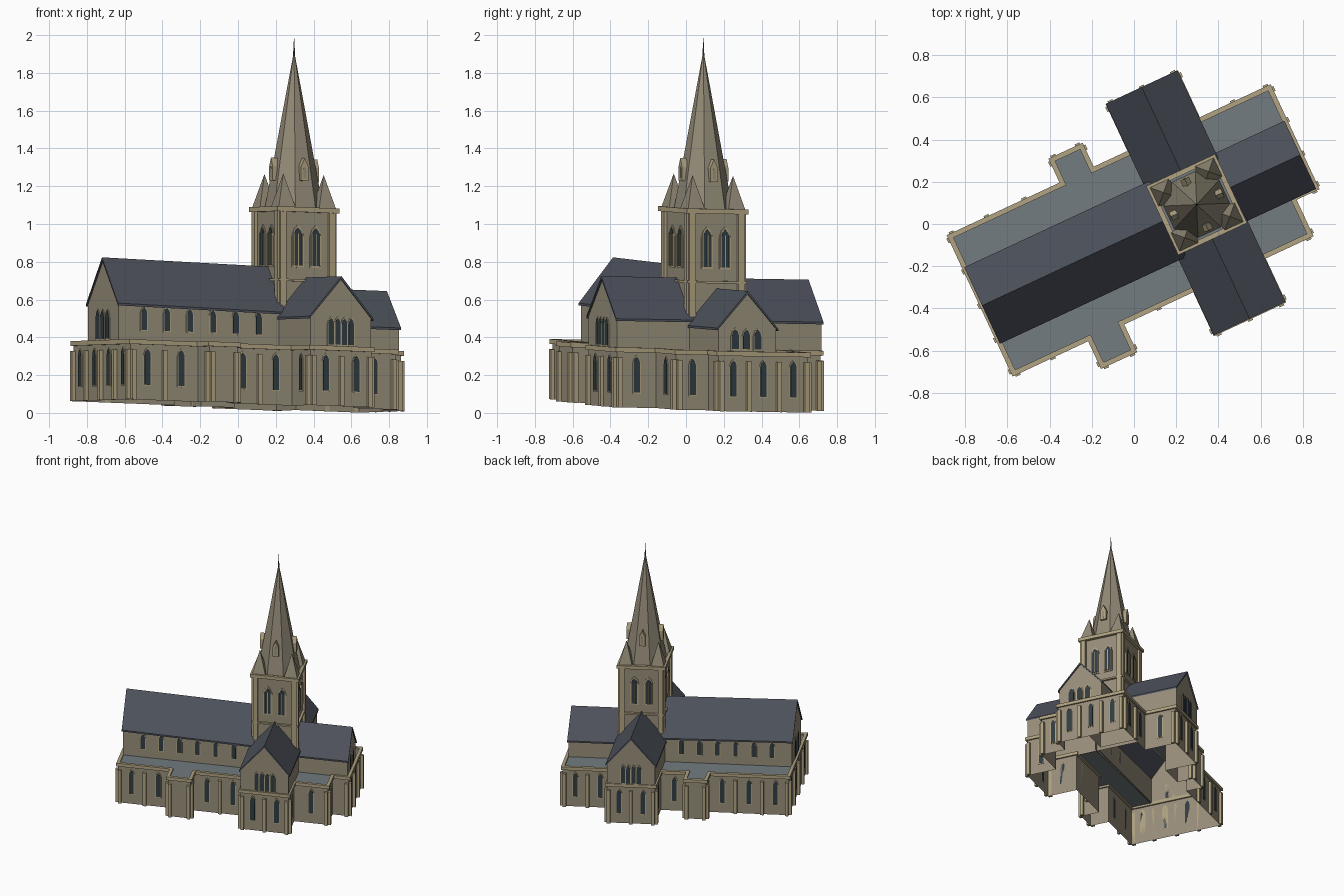
import bpy, bmesh, math
from mathutils import Vector, Matrix

if "Cube" in bpy.data.objects:
    bpy.data.objects.remove(bpy.data.objects["Cube"])

TURN = Matrix.Rotation(math.radians(25), 3, 'Z')
TU, TV = .308, -.042          # tower centre in church coordinates
CV = -.042                    # centre line of the church


def mat(name, r, g, b):
    m = bpy.data.materials.new(name)
    m.diffuse_color = (r, g, b, 1)
    m.use_nodes = True
    m.node_tree.nodes["Principled BSDF"].inputs["Base Color"].default_value = m.diffuse_color
    return m


WALL = mat("stone", .31, .27, .195)
TRIM = mat("trim_stone", .43, .36, .22)
SPIRE = mat("spire_stone", .29, .255, .185)
SLATE = mat("slate", .075, .083, .105)
LEAD = mat("lead", .17, .2, .215)
GLASS = mat("glass", .03, .045, .055)


def finish(bm, name, material, slope=.036):
    # follow the gently falling site, then turn to the compass direction
    bmesh.ops.recalc_face_normals(bm, faces=bm.faces)
    for v in bm.verts:
        u, w, z = v.co
        v.co = TURN @ Vector((u, w, z + .037 - slope * u - .015 * w))
    me = bpy.data.meshes.new(name)
    bm.to_mesh(me)
    bm.free()
    me.materials.append(material)
    ob = bpy.data.objects.new(name, me)
    bpy.context.collection.objects.link(ob)


def face(bm, pts):
    return bm.faces.new([bm.verts.new(p) for p in pts])


def box(bm, u0, u1, v0, v1, z0, z1):
    m = Matrix.Translation(((u0 + u1) / 2, (v0 + v1) / 2, (z0 + z1) / 2)) @ \
        Matrix.Diagonal((abs(u1 - u0), abs(v1 - v0), z1 - z0, 1))
    bmesh.ops.create_cube(bm, size=1, matrix=m)


def cone(bm, u, v, r, z0, z1, n, rot):
    m = Matrix.Translation((u, v, (z0 + z1) / 2)) @ Matrix.Rotation(rot, 4, 'Z')
    bmesh.ops.create_cone(bm, cap_ends=True, segments=n, radius1=r, radius2=0, depth=z1 - z0, matrix=m)


def prism(bm, pts, move):
    a = [bm.verts.new(p) for p in pts]
    b = [bm.verts.new(Vector(p) + Vector(move)) for p in pts]
    bm.faces.new(a)
    bm.faces.new(b)
    for i in range(len(a)):
        j = (i + 1) % len(a)
        bm.faces.new((a[i], a[j], b[j], b[i]))


def lancet(bm, u, v, n, w, z0, z1, out):
    # pointed panel standing on a wall with outward normal n
    t = Vector((-n[1], n[0], 0))
    s = z1 - w * .9
    prof = [(-.5, z0), (.5, z0), (.5, s), (.33, s + w * .55), (0, z1), (-.33, s + w * .55), (-.5, s)]
    prism(bm, [Vector((u, v, z)) + t * (k * w) for k, z in prof], (n[0] * out, n[1] * out, 0))


def window(u, v, n, w, z0, z1):
    lancet(frames, u, v, n, w + .012, z0 - .006, z1 + .008, .004)
    lancet(glass, u, v, n, w, z0, z1, .006)


frames, glass = bmesh.new(), bmesh.new()

# lower walls, cornice, buttresses and aisle windows follow one outline
half_s = [(-.815, -.40), (-.42, -.40), (-.42, -.545), (-.255, -.545), (-.255, -.40), (.13, -.40),
          (.13, -.63), (.485, -.63), (.485, -.40), (.735, -.40), (.735, -.21), (.855, -.21)]
half_n = [(.855, .315), (.485, .315), (.485, .56), (.13, .56), (.13, .315), (-.07, .315),
          (-.07, .44), (-.225, .44), (-.225, .315), (-.815, .315)]
outline = [Vector(p) for p in half_s + half_n]
N = len(outline)
walls, cornice, butt = bmesh.new(), bmesh.new(), bmesh.new()


def convex(i):
    a = outline[i] - outline[i - 1]
    b = outline[(i + 1) % N] - outline[i]
    return a.x * b.y - a.y * b.x > 0


for i in range(N):
    p, q = outline[i], outline[(i + 1) % N]
    L = (q - p).length
    d = (q - p) / L
    n = Vector((d.y, -d.x))
    face(walls, [(*p, 0), (*q, 0), (*q, .30), (*p, .30)])
    box(cornice, min(p.x, q.x) - .012, max(p.x, q.x) + .012,
        min(p.y, q.y) - .012, max(p.y, q.y) + .012, .293, .318)
    bays = max(1, int(L / .17 + .4))
    spots = [L * k / bays for k in range(1, bays)]
    spots += [.014] * convex(i) + [L - .014] * convex((i + 1) % N)
    for s in spots:
        a, b = p + d * (s - .0125), p + d * (s + .0125) + n * .02
        box(butt, a.x, b.x, a.y, b.y, 0, .265)
    if L > .17:
        for k in range(bays):
            c = p + d * (L * (k + .5) / bays)
            window(c.x, c.y, n, .034, .08, .27)
finish(walls, "lower_walls", WALL)
finish(cornice, "parapet", TRIM)
finish(butt, "buttresses", TRIM)

# flat lead roofs over aisles and porches
lead = bmesh.new()
for u0, u1, v0, v1 in [(-.815, .13, .147, .315), (-.815, .13, -.40, -.232), (-.42, -.255, -.545, -.40),
                       (-.225, -.07, .315, .44), (.485, .855, .12, .315), (.485, .735, -.40, -.205)]:
    face(lead, [(u0, v0, .308), (u1, v0, .308), (u1, v1, .308), (u0, v1, .308)])
finish(lead, "aisle_roofs", LEAD)


def hall(name, a, b, c, w, eave, ridge, along_u, ends, slope=.036):
    # upper walls with gables, under a pitched roof; c is the centre line
    P = (lambda s, t, z: (s, c + t, z)) if along_u else (lambda s, t, z: (c + t, s, z))
    bm = bmesh.new()
    for t in (-w, w):
        face(bm, [P(a, t, .29), P(b, t, .29), P(b, t, eave), P(a, t, eave)])
    for s in ends:
        face(bm, [P(s, -w, .29), P(s, w, .29), P(s, w, eave), P(s, 0, ridge - .012), P(s, -w, eave)])
    finish(bm, name + "_upper_walls", WALL, slope)
    bm = bmesh.new()
    o = w + .01
    a2, b2 = (s + (.008 if s > .3 else -.008) * (s in ends) for s in (a, b))
    sec = [(-o, eave - .005), (0, ridge), (o, eave - .005), (o, eave - .017), (0, ridge - .016), (-o, eave - .017)]
    prism(bm, [P(a2, t, z) for t, z in sec], Vector(P(b2, 0, 0)) - Vector(P(a2, 0, 0)))
    finish(bm, name + "_roof", SLATE, slope)


hall("nave", -.808, .16, CV - .004, .19, .505, .745, True, [-.808], .05)
hall("choir", .45, .845, CV + .006, .168, .445, .638, True, [.845])
hall("transept", -.63, .565, .307, .177, .475, .688, False, [-.63, .565])

# clerestory and gable windows
for i in range(6):
    for s in (-1, 1):
        window(-.66 + .134 * i, CV - .004 + s * .19, (0, s), .032, .375, .495)
for k in (-1, 0, 1):
    window(-.808, CV + k * .06, (-1, 0), .042, .325, .475)
    window(.845, CV + k * .065, (1, 0), .04, .33, .435)
for k in (-1.5, -.5, .5, 1.5):
    window(.307 + k * .039, -.63, (0, -1), .03, .325, .465)
    window(.307 + k * .039, .565, (0, 1), .03, .325, .465)

# tower shaft, corner buttresses, string course and parapet
tower, trim, top = bmesh.new(), bmesh.new(), bmesh.new()
H = .155
sq = [(-1, -1), (1, -1), (1, 1), (-1, 1)]
for i in range(4):
    (a, b), (c, d) = sq[i], sq[(i + 1) % 4]
    face(tower, [(TU + a * H, TV + b * H, .30), (TU + c * H, TV + d * H, .30),
                 (TU + c * H, TV + d * H, 1.04), (TU + a * H, TV + b * H, 1.04)])
    for z, h, r in ((.665, .012, H + .006), (1.033, .026, .168)):
        e = .012
        box(trim, TU + min(a, c) * r - e, TU + max(a, c) * r + e,
            TV + min(b, d) * r - e, TV + max(b, d) * r + e, z, z + h)
    x, y = TU + a * H, TV + b * H
    box(trim, x - a * .03, x + a * .006, y - b * .03, y + b * .018, .48, 1.035)
    box(trim, x - a * .03, x + a * .018, y - b * .03, y + b * .006, .48, 1.035)
    # paired belfry openings with a mullion
    n = Vector(((a + c) / 2, (b + d) / 2))
    t = Vector((-n.y, n.x))
    for s in (-.052, .052):
        p = Vector((TU, TV)) + n * H + t * s
        lancet(frames, p.x, p.y, n, .068, .74, .965, .006)
        lancet(glass, p.x, p.y, n, .05, .75, .95, .009)
        for m in (0, .025, -.025):
            q = p + t * m - t * .003
            r = p + t * m + t * .003 + n * .013
            box(frames, q.x, r.x, q.y, r.y, .75, .92)
face(top, [(TU + a * .165, TV + b * .165, 1.045) for a, b in sq])
finish(tower, "tower_walls", WALL)
finish(trim, "tower_trim", TRIM)
finish(top, "tower_deck", LEAD)
finish(frames, "window_frames", TRIM)
finish(glass, "windows", GLASS)

# octagonal spire with corner pinnacles, gabled dormers and a finial
spire, pins, lucs, fin = (bmesh.new() for _ in range(4))
cone(spire, TU, TV, .157, 1.045, 1.892, 8, math.pi / 8)
for a, b in sq:
    cone(pins, TU + a * .118, TV + b * .118, .074, 1.045, 1.235, 4, math.pi / 4)
for n in ((1, 0), (0, 1), (-1, 0), (0, -1)):
    n = Vector((*n, 0))
    t = Vector((-n.y, n.x, 0))
    base = Vector((TU, TV, 0)) + n * .07
    prof = [(-.022, 1.2), (.022, 1.2), (.022, 1.275), (0, 1.32), (-.022, 1.275)]
    prism(lucs, [base + t * k + Vector((0, 0, z)) for k, z in prof], n * .065)
    f = base + n * .065
    win = bmesh.new()
    lancet(win, f.x, f.y, n, .016, 1.215, 1.275, .002)
    finish(win, "dormer_opening", WALL)
cone(fin, TU, TV, .006, 1.86, 1.973, 6, 0)
finish(spire, "spire", SPIRE)
finish(pins, "corner_pinnacles", SPIRE)
finish(lucs, "spire_dormers", TRIM)
finish(fin, "finial", SLATE)
